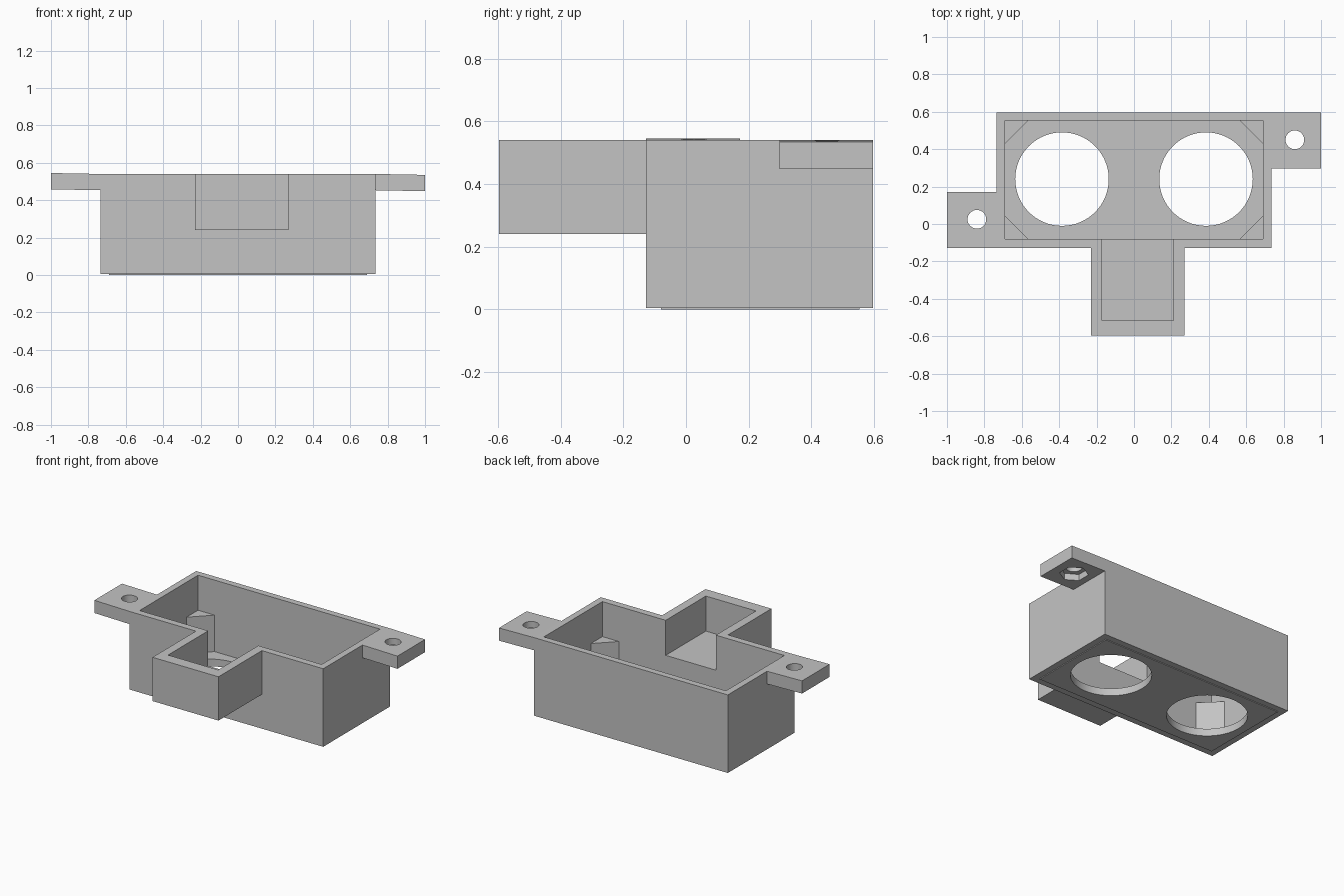
import bpy
from math import cos, sin, pi

cube = bpy.data.objects.get("Cube")
if cube:
    bpy.data.objects.remove(cube, do_unlink=True)

grey = bpy.data.materials.new("plain_grey")
grey.use_nodes = True
colour = (0.55, 0.55, 0.55, 1)
grey.diffuse_color = colour
grey.node_tree.nodes["Principled BSDF"].inputs["Base Color"].default_value = colour


def prism(name, outline, z0, z1):
    """Extrude a counter-clockwise outline from z0 to z1."""
    n = len(outline)
    verts = [(x, y, z) for z in (z0, z1) for x, y in outline]
    faces = [tuple(reversed(range(n))), tuple(range(n, 2 * n))]
    faces += [(i, (i + 1) % n, (i + 1) % n + n, i + n) for i in range(n)]
    mesh = bpy.data.meshes.new(name)
    mesh.from_pydata(verts, [], faces)
    mesh.materials.append(grey)
    obj = bpy.data.objects.new(name, mesh)
    bpy.context.collection.objects.link(obj)
    return obj


def rect(x0, x1, y0, y1):
    return [(x0, y0), (x1, y0), (x1, y1), (x0, y1)]


def ring(x, y, r, sides, turn=0.0):
    angles = [turn + 2 * pi * i / sides for i in range(sides)]
    return [(x + r * cos(a), y + r * sin(a)) for a in angles]


def combine(obj, tool, operation):
    """Boolean the tool into the object, then discard the tool."""
    mod = obj.modifiers.new("combine", "BOOLEAN")
    mod.operation, mod.object, mod.solver = operation, tool, "EXACT"
    graph = bpy.context.evaluated_depsgraph_get()
    mesh = bpy.data.meshes.new_from_object(obj.evaluated_get(graph))
    obj.modifiers.clear()
    obj.data = mesh
    bpy.data.objects.remove(tool, do_unlink=True)


# Main housing with the front pocket, floor plate set slightly proud below
WALL_X, IN_X, TOP, FLOOR, LEDGE = 0.735, 0.69, 0.54, 0.05, 0.30
BACK, FRONT, IN_BACK, IN_FRONT = 0.597, -0.127, 0.553, -0.08

housing = prism("housing", rect(-WALL_X, WALL_X, FRONT, BACK), 0.005, TOP)
combine(housing, prism("pocket", rect(-0.23, 0.27, -0.597, -0.1), 0.24, TOP), "UNION")
combine(housing, prism("floor_plate", rect(-IN_X, IN_X, IN_FRONT, IN_BACK), 0, 0.03), "UNION")
combine(housing, prism("cavity", rect(-IN_X, IN_X, IN_FRONT, IN_BACK), FLOOR, 1), "DIFFERENCE")
combine(housing, prism("pocket_cavity", rect(-0.17, 0.21, -0.515, 0.1), LEDGE, 1), "DIFFERENCE")
for side in (-1, 1):
    hole = prism("round_opening", ring(side * 0.385, 0.24, 0.25, 64), -0.1, 0.2)
    combine(housing, hole, "DIFFERENCE")
parts = [housing]

# Triangular corner supports
for label_x, sx in (("right", -1), ("left", 1)):
    for label_y, y, sy in (("front", IN_FRONT, -1), ("back", IN_BACK, 1)):
        outline = [(sx * IN_X, y), (sx * (IN_X - 0.125), y), (sx * IN_X, y - sy * 0.125)]
        if sx * sy < 0:
            outline.reverse()
        parts.append(prism(f"{label_y}_{label_x}_support", outline, FLOOR, LEDGE))

# Mounting tabs, very slightly tilted, with a bolt hole and a nut recess below
for label, sx, y0, y1, hx, hy in (("right", -1, FRONT, 0.172, -0.84, 0.025),
                                  ("left", 1, 0.298, BACK, 0.86, 0.45)):
    xs = sorted((sx * WALL_X, sx))
    tab = prism(label + "_tab", rect(*xs, y0, y1), 0.453, TOP)
    for v in tab.data.vertices:
        if abs(v.co.x) > 0.9:
            v.co.z -= sx * 0.005
    combine(tab, prism("bolt_hole", ring(hx, hy, 0.05, 32), 0.3, 0.7), "DIFFERENCE")
    combine(tab, prism("nut_recess", ring(hx, hy, 0.09, 6, pi / 6), 0.3, 0.495), "DIFFERENCE")
    parts.append(tab)

# Smooth the round holes, keep all other edges sharp
bpy.ops.object.select_all(action="DESELECT")
for obj in parts:
    obj.select_set(True)
bpy.context.view_layer.objects.active = housing
bpy.ops.object.shade_smooth_by_angle(angle=pi / 6)
